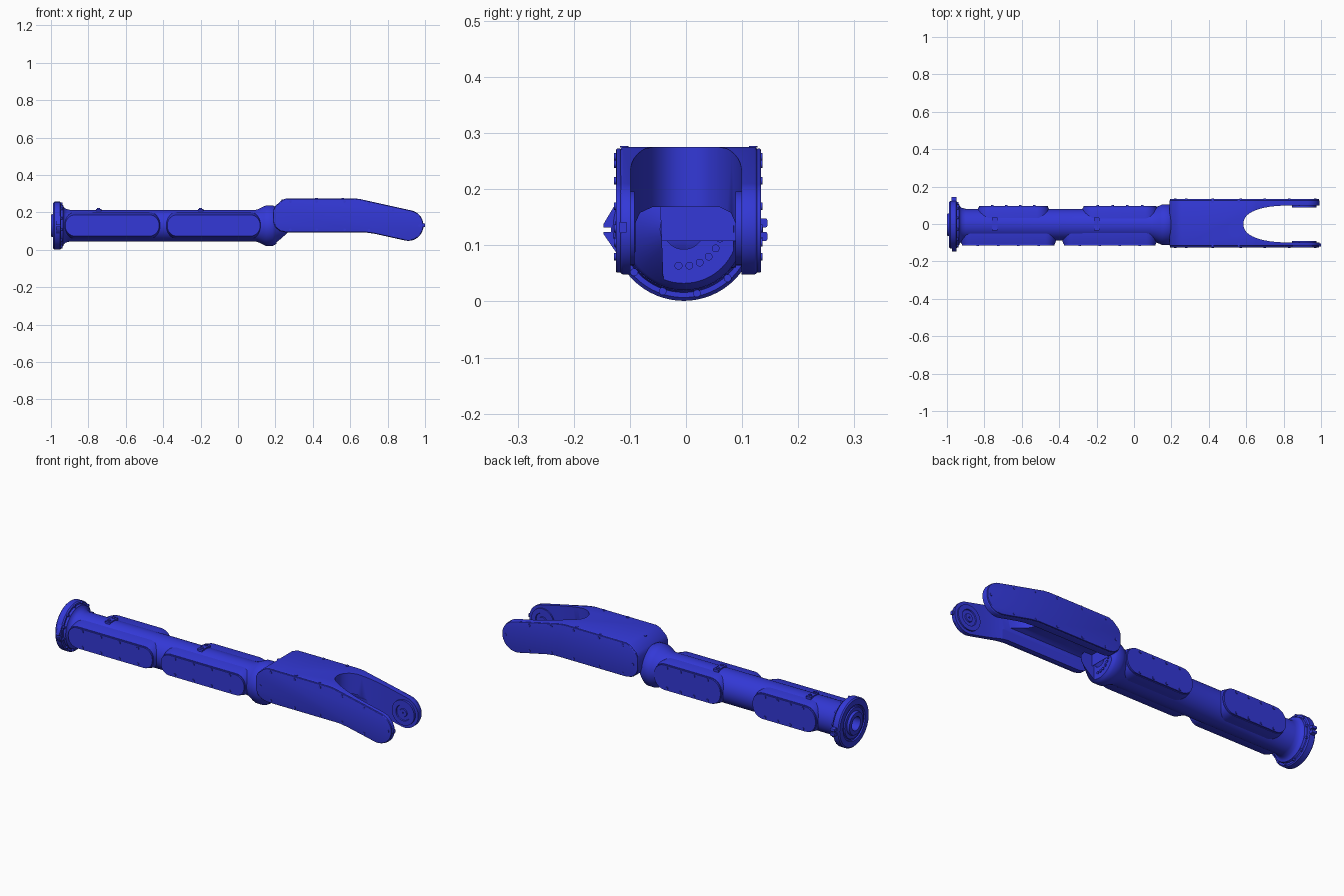
import bpy, bmesh, math
from math import sin, cos, pi
from mathutils import Vector

if "Cube" in bpy.data.objects:
    bpy.data.objects.remove(bpy.data.objects["Cube"])

AY, AZ = -0.004, 0.13          # long axis of the tube
blue = bpy.data.materials.new("blue_paint")
blue.diffuse_color = (0.033, 0.04, 0.68, 1)
blue.use_nodes = True
blue.node_tree.nodes["Principled BSDF"].inputs["Base Color"].default_value = blue.diffuse_color


def loft(bm, rings, closed=False):
    vs = [[bm.verts.new(p) for p in r] for r in rings]
    n = len(vs[0])
    pairs = list(zip(vs, vs[1:])) + ([(vs[-1], vs[0])] if closed else [])
    for a, b in pairs:
        for i in range(n):
            j = (i + 1) % n
            bm.faces.new((a[i], a[j], b[j], b[i]))
    if not closed:
        bm.faces.new(vs[0][::-1])
        bm.faces.new(vs[-1])


def finish(bm, name, angle=35, bevel=0, cutters=()):
    bmesh.ops.recalc_face_normals(bm, faces=bm.faces)
    me = bpy.data.meshes.new(name)
    bm.to_mesh(me)
    bm.free()
    ob = bpy.data.objects.new(name, me)
    bpy.context.collection.objects.link(ob)
    me.materials.append(blue)
    bpy.ops.object.select_all(action='DESELECT')
    ob.select_set(True)
    bpy.context.view_layer.objects.active = ob
    if bevel:
        m = ob.modifiers.new("bevel", 'BEVEL')
        m.width, m.segments, m.angle_limit = bevel, 3, math.radians(50)
        bpy.ops.object.modifier_apply(modifier="bevel")
    for c in cutters:
        m = ob.modifiers.new("cut", 'BOOLEAN')
        m.operation, m.solver, m.object = 'DIFFERENCE', 'EXACT', c
        bpy.ops.object.modifier_apply(modifier="cut")
    for c in cutters:
        bpy.data.objects.remove(c)
    bpy.ops.object.shade_smooth_by_angle(angle=math.radians(angle))
    return ob


def prism_xz(bm, pts, y0, y1):
    loft(bm, [[(x, y, z) for x, z in pts] for y in (y0, y1)])


def prism_xy(bm, pts, z0, z1):
    loft(bm, [[(x, y, z) for x, y in pts] for z in (z0, z1)])


def prism_yz(bm, pts, x0, x1):
    loft(bm, [[(x, y, z) for y, z in pts] for x in (x0, x1)])


def rounded(cx, cz, hx, hz, r, n=8):
    out = []
    for k, (sx, sz) in enumerate(((1, 1), (-1, 1), (-1, -1), (1, -1))):
        for i in range(n + 1):
            a = (k + i / n) * pi / 2
            out.append((cx + sx * (hx - r) + r * cos(a), cz + sz * (hz - r) + r * sin(a)))
    return out


def peg(bm, p, d, r, h, n=12):
    # short cylinder at p pointing along d
    d = Vector(d).normalized()
    u = d.orthogonal().normalized()
    w = d.cross(u)
    ring = [Vector(p) + r * (u * cos(2 * pi * i / n) + w * sin(2 * pi * i / n)) for i in range(n)]
    loft(bm, [ring, [q + d * h for q in ring]])


# tube with end flange, collar and through bore
prof = [(-1, .036), (-1, .058), (-.988, .062), (-.988, .08), (-.982, .083), (-.982, .09), (-.988, .093),
        (-.988, .122), (-.982, .128), (-.952, .128), (-.946, .122), (-.946, .113), (-.935, .11),
        (-.932, .1), (-.92, .09), (-.9, .085), (.09, .084), (.105, .087), (.14, .104), (.152, .109),
        (.185, .109), (.195, .104), (.28, .042), (.28, .036)]
bm = bmesh.new()
N = 64
loft(bm, [[(x, AY + r * cos(2 * pi * i / N), AZ - .001 + r * sin(2 * pi * i / N)) for i in range(N)]
          for x, r in prof], closed=True)
c = bmesh.new()
prism_yz(c, [(-.045, .17), (-.04, .03), (.045, .03), (.085, .07), (.085, .17)], .205, .4)
recess = finish(c, "recess_cutter")
recess.hide_render = True
finish(bm, "tube", cutters=[recess])

# bolts on the collar face inside the fork
bm = bmesh.new()
for k in range(7):
    a = math.radians(-98 + k * 16.5)
    peg(bm, (.203, AY + .067 * cos(a), AZ + .067 * sin(a)), (1, 0, 0), .007, .006)
finish(bm, "collar_bolts")

# access pads on both sides of the tube, each with a cover and screws
screws = bmesh.new()


def pad(name, x0, x1, hz, r, y, draft):
    s = -1 if y < 0 else 1
    cx, hx = (x0 + x1) / 2, (x1 - x0) / 2
    bm = bmesh.new()
    rings = []
    for yy, g in ((0, draft), (s * .06, draft), (y - s * .008, .003)):
        rings.append([(px, yy, pz) for px, pz in rounded(cx, AZ, hx + g, hz + g, r + g)])
    loft(bm, rings)
    finish(bm, name + "_base")
    bm = bmesh.new()
    prism_xz(bm, rounded(cx, AZ, hx, hz, r), y - s * .012, y)
    finish(bm, name + "_cover")
    for i in range(4):
        px = cx + (i - 1.5) * (hx - r * .6) * .5
        for sz in (-1, 1):
            peg(screws, (px, y - s * .002, AZ + sz * (hz - .012)), (0, s, 0), .007, .006)


pad("front_pad_rear", -.92, -.425, .054, .05, -.114, .016)
pad("front_pad_fore", -.375, .115, .054, .05, -.114, .016)
pad("back_pad_rear", -.83, -.46, .066, .06, .097, .01)
pad("back_pad_fore", -.27, .12, .066, .06, .097, .01)

# fork side outline with rounded tip
tip = [(.91 + .082 * cos(a), .13 + .082 * sin(a))
       for a in [math.radians(77 - i * 180 / 20) for i in range(21)]]
side = [(.19, .145), (.19, .215), (.2, .235), (.235, .266), (.26, .275), (.62, .275), (.65, .272)] + tip + \
       [(.73, .086), (.68, .093), (.255, .093), (.225, .1), (.2, .12)]
bm = bmesh.new()
prism_xz(bm, side, -.117, .127)

# open slot between the arms and channel under the body
slot = [(1.2, .099), (.84, .099)]
for i in range(1, 24):
    t = pi / 2 + i * pi / 24
    slot.append((.84 - .255 * abs(cos(t)) ** .85, .099 * math.copysign(abs(sin(t)) ** .85, sin(t))))
slot += [(.84, -.099), (1.2, -.099)]
c1 = bmesh.new()
prism_xy(c1, slot, -.1, .4)
c2 = bmesh.new()
prism_yz(c2, [(-.09, -.1), (.09, -.1), (.088, .14), (.08, .158), (.06, .168), (-.06, .168),
              (-.082, .158), (-.09, .14)], .215, .82)
cuts = [finish(c1, "slot_cutter"), finish(c2, "channel_cutter")]
for k in cuts:
    k.hide_render = True
finish(bm, "fork_body", bevel=.005, cutters=cuts)

# side covers of the fork
inset = [(.6 + (x - .6) * .994, .165 + (z - .165) * .975) for x, z in side]
for nm, y0, y1 in (("fork_cover_front", -.125, -.115), ("fork_cover_back", .125, .134)):
    bm = bmesh.new()
    prism_xz(bm, inset, y0, y1)
    finish(bm, nm, bevel=.003)
for y, s in ((-.125, -1), (.133, 1)):
    for x, z in ((.22, .17), (.28, .258), (.42, .258), (.57, .258), (.7, .245), (.83, .215), (.28, .108),
                 (.42, .108), (.57, .108), (.7, .105), (.83, .08), (.97, .13)):
        peg(screws, (x, y - s * .002, z), (0, s, 0), .007, .005)
for x, y, z in ((.24, 0, .267), (.42, -.11, .274), (.56, -.11, .274), (.42, .12, .274), (.56, .12, .274)):
    peg(screws, (x, y, z), (0, 0, 1), .008, .003)
for k in range(12):
    a = k * pi / 6 + .2
    peg(screws, (-.947, AY + .118 * cos(a), AZ + .118 * sin(a)), (1, 0, 0), .007, .008)
finish(screws, "screws")

# bearing seats on the inner faces of the arm tips
for nm, y, s, h in (("bearing_front", -.1, 1, .008), ("bearing_back", .1, -1, .012)):
    bm = bmesh.new()
    n = 40
    rings = []
    for r, d in ((.066, 0), (.066, h), (.042, h), (.04, h - .005), (.022, h - .005), (.02, h), (.004, h), (.004, 0)):
        rings.append([(.91 + r * cos(2 * pi * i / n), y + s * d, .13 + r * sin(2 * pi * i / n)) for i in range(n)])
    loft(bm, rings, closed=True)
    finish(bm, nm)

# hose clips on top of the tube
bm = bmesh.new()
for x in (-.745, -.2):
    prism_xy(bm, rounded(x, 0, .015, .035, .004, 2), .2, .219)
    for y in (-.018, .018):
        peg(bm, (x, y, .218), (0, 0, 1), .008, .006)
finish(bm, "top_clips")

# index tabs on the flange rim and the arm tip
bm = bmesh.new()
prism_yz(bm, [(-.11, .19), (-.125, .175), (-.147, .138), (-.147, .132), (-.134, .132), (-.134, .124),
              (-.147, .124), (-.147, .12), (-.125, .088), (-.11, .08)], -.972, -.95)
for z in (.116, .14):
    prism_yz(bm, rounded(.128, z, .017, .008, .003, 2), -.975, -.95)
prism_yz(bm, rounded(.122, .128, .015, .02, .003, 2), -.97, -.955)
prism_yz(bm, rounded(-.112, .132, .007, .01, .003, 2), .975, 1.0)
finish(bm, "index_tabs")
